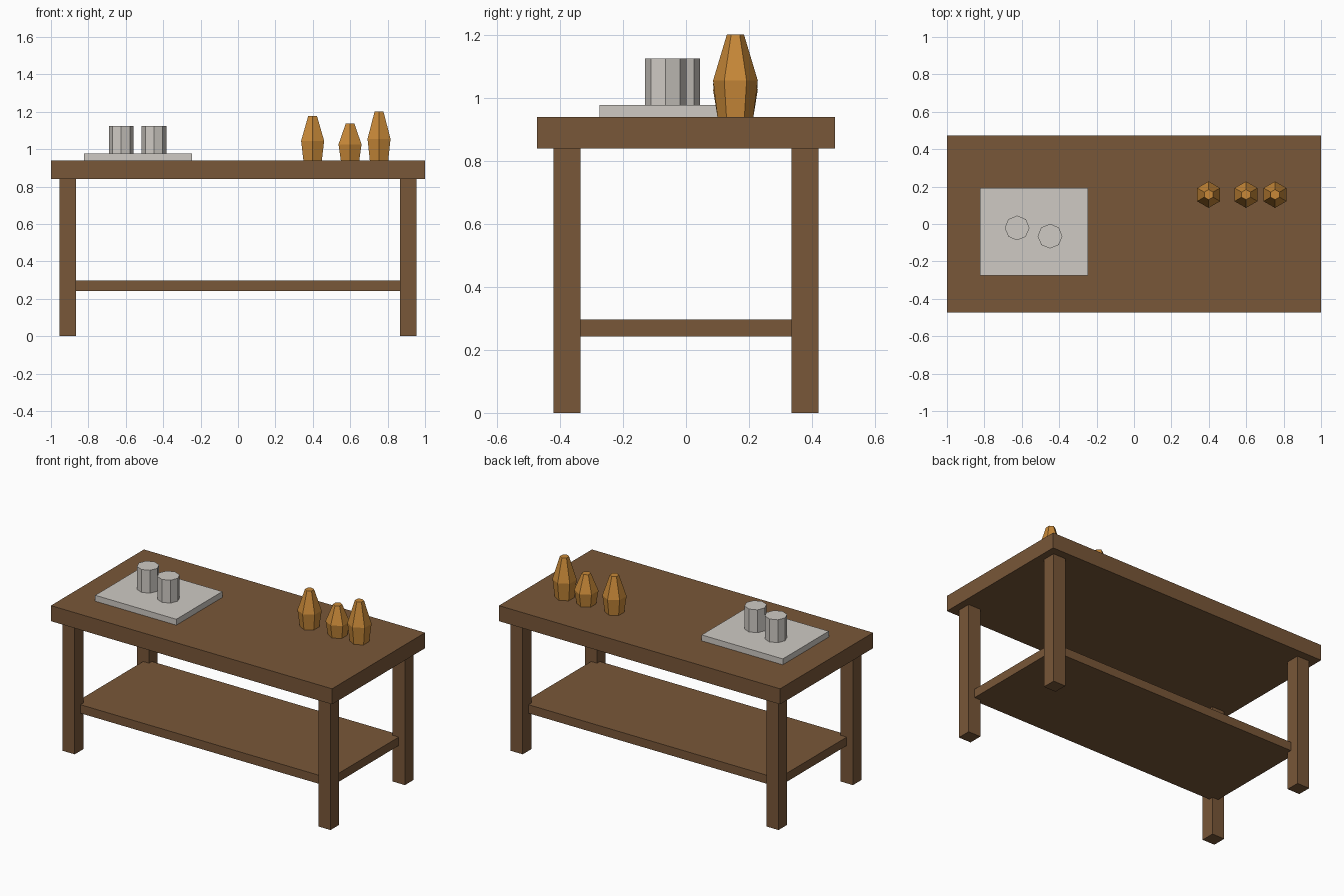
import bpy
import bmesh
import math

if "Cube" in bpy.data.objects:
    bpy.data.objects.remove(bpy.data.objects["Cube"], do_unlink=True)


def make_material(name, rgb):
    mat = bpy.data.materials.new(name)
    mat.use_nodes = True
    color = (*rgb, 1.0)
    mat.diffuse_color = color
    mat.node_tree.nodes["Principled BSDF"].inputs["Base Color"].default_value = color
    return mat


wood = make_material("brown wood", (0.19, 0.095, 0.04))
metal = make_material("pale metal", (0.62, 0.59, 0.55))
amber = make_material("amber glass", (0.58, 0.25, 0.04))


def add_object(name, bm, mat):
    bmesh.ops.recalc_face_normals(bm, faces=bm.faces)
    mesh = bpy.data.meshes.new(name)
    bm.to_mesh(mesh)
    bm.free()
    mesh.materials.append(mat)
    obj = bpy.data.objects.new(name, mesh)
    bpy.context.collection.objects.link(obj)
    return obj


def box(name, center, size, bottom, top, mat):
    """Upright box given its plan centre, plan size and height range."""
    bm = bmesh.new()
    bmesh.ops.create_cube(bm, size=1)
    bmesh.ops.scale(bm, vec=(*size, top - bottom), verts=bm.verts)
    bmesh.ops.translate(bm, vec=(*center, (bottom + top) / 2), verts=bm.verts)
    return add_object(name, bm, mat)


def turned(name, center, profile, sides, turn, mat):
    """Faceted solid from a (radius, z) profile, capped at both ends."""
    bm = bmesh.new()
    rings = []
    for radius, z in profile:
        ring = []
        for i in range(sides):
            a = turn + math.tau * i / sides
            ring.append(bm.verts.new((center[0] + radius * math.cos(a),
                                      center[1] + radius * math.sin(a), z)))
        rings.append(ring)
    for low, high in zip(rings, rings[1:]):
        for i in range(sides):
            j = (i + 1) % sides
            bm.faces.new((low[i], low[j], high[j], high[i]))
    bm.faces.new(rings[0][::-1])
    bm.faces.new(rings[-1])
    return add_object(name, bm, mat)


# Table
TOP = 0.94
UNDER = 0.84
box("table_top", (0, 0), (2, 0.945), UNDER, TOP, wood)
box("lower_shelf", (0, 0), (1.818, 0.727), 0.242, 0.297, wood)
for side, sx in (("left", 1), ("right", -1)):
    for end, sy in (("front", -1), ("back", 1)):
        box(f"{end}_{side}_leg", (sx * 0.91, sy * 0.378), (0.087, 0.087), 0, UNDER, wood)

# Tray with two octagonal cups
TRAY = 0.978
box("tray", (-0.535, -0.041), (0.577, 0.467), TOP, TRAY, metal)
for name, spot in (("outer_cup", (-0.625, -0.021)), ("inner_cup", (-0.449, -0.065))):
    turned(name, spot, [(0.066, TRAY), (0.066, 1.125)], 8, 0, metal)

# Three hexagonal bottles of different heights
for name, x, height in (("inner_bottle", 0.399, 0.238),
                        ("middle_bottle", 0.599, 0.196),
                        ("outer_bottle", 0.754, 0.262)):
    profile = [(0.057, TOP), (0.071, TOP + 0.44 * height), (0.027, TOP + height)]
    turned(name, (x, 0.157), profile, 6, math.pi / 6, amber)
